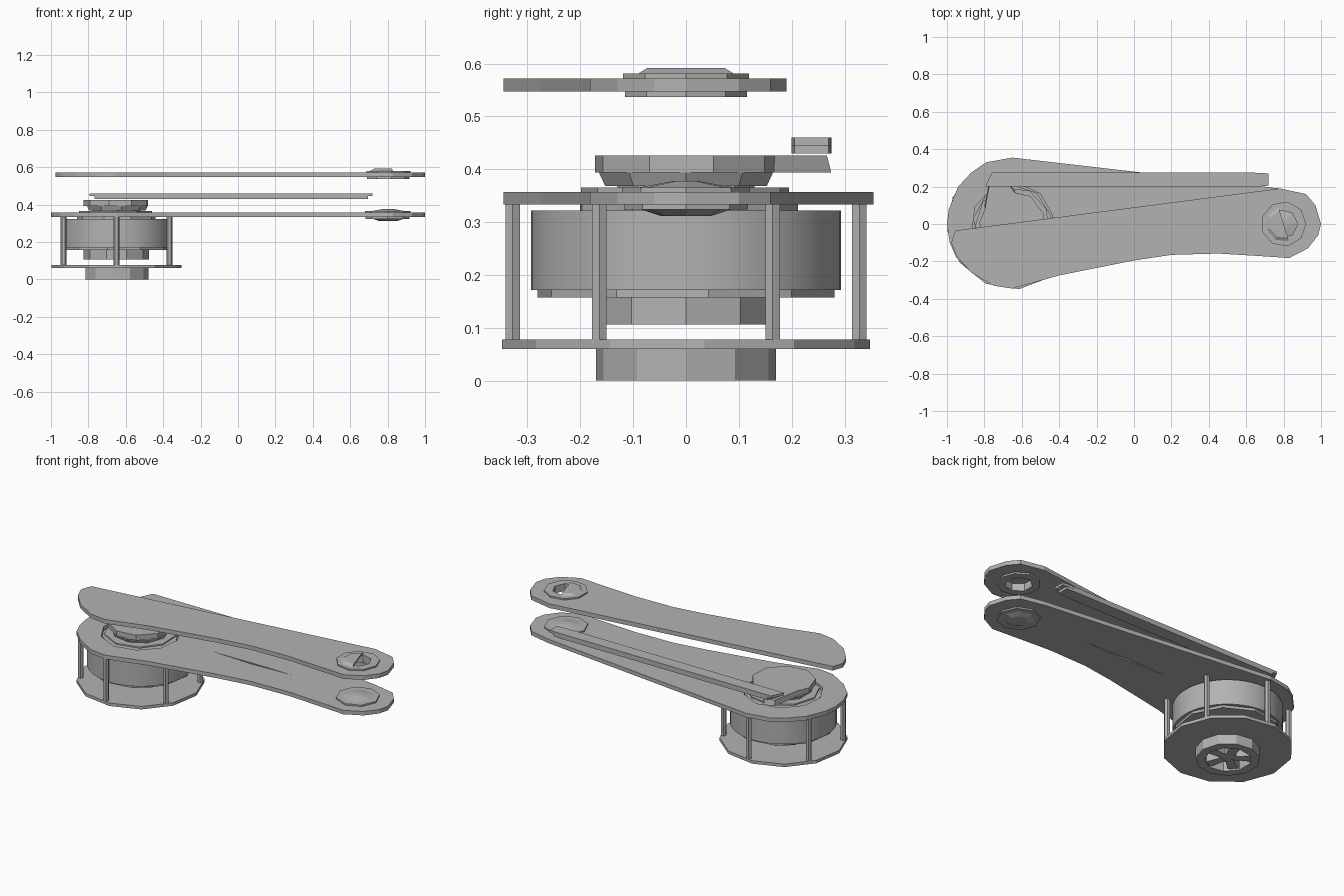
import bpy
import bmesh
import math

cube = bpy.data.objects.get("Cube")
if cube:
    bpy.data.objects.remove(cube, do_unlink=True)

GREY = (0.45, 0.45, 0.45, 1.0)
metal = bpy.data.materials.new("plain grey")
metal.diffuse_color = GREY
metal.use_nodes = True
metal.node_tree.nodes["Principled BSDF"].inputs["Base Color"].default_value = GREY

MOTOR = (-0.65, 0)
TIP = (0.8, 0)


def ring(center, radius, sides, turn=0.0):
    """Points of a regular polygon."""
    return [(center[0] + radius * math.cos(math.tau * i / sides + turn),
             center[1] + radius * math.sin(math.tau * i / sides + turn)) for i in range(sides)]


def slab(name, z0, z1, outline, holes=(), scale_top=1.0, center=MOTOR, smooth=False):
    """Extrude an outline with optional holes from z0 to z1."""
    bm = bmesh.new()
    edges = []
    for loop in (outline, *holes):
        verts = [bm.verts.new((x, y, z0)) for x, y in loop]
        edges += [bm.edges.new((v, verts[i - 1])) for i, v in enumerate(verts)]
    bmesh.ops.triangle_fill(bm, edges=edges, use_beauty=True, use_dissolve=False)
    top = bmesh.ops.extrude_face_region(bm, geom=bm.faces[:], use_keep_orig=True)
    for v in top["geom"]:
        if isinstance(v, bmesh.types.BMVert):
            v.co.z = z1
            v.co.x = center[0] + (v.co.x - center[0]) * scale_top
            v.co.y = center[1] + (v.co.y - center[1]) * scale_top
    bmesh.ops.recalc_face_normals(bm, faces=bm.faces)
    mesh = bpy.data.meshes.new(name)
    bm.to_mesh(mesh)
    bm.free()
    mesh.materials.append(metal)
    obj = bpy.data.objects.new(name, mesh)
    bpy.context.collection.objects.link(obj)
    if smooth:
        bpy.ops.object.select_all(action="DESELECT")
        obj.select_set(True)
        bpy.context.view_layer.objects.active = obj
        bpy.ops.object.shade_smooth_by_angle(angle=math.radians(35))
    return obj


# Arm plates share the curved front edge and the rounded tip
front_edge = [(-0.87, -0.26), (-0.75, -0.33), (-0.65, -0.345), (-0.4, -0.275), (0, -0.195),
              (0.2, -0.165), (0.45, -0.158), (0.65, -0.17), (0.83, -0.182), (0.93, -0.13),
              (0.985, -0.06), (1, 0), (0.97, 0.1), (0.92, 0.16), (0.78, 0.19)]
back_round = [(-0.65, 0.355), (-0.79, 0.33), (-0.87, 0.275), (-0.94, 0.2), (-0.99, 0.08),
              (-1, 0), (-0.985, -0.1), (-0.95, -0.18)]
slot = [(-0.19, 0.03), (0.08, 0.022), (0.35, 0.03), (0.08, 0.034)]
slab("lower_arm_plate", 0.333, 0.357, front_edge + back_round,
     [ring(MOTOR, 0.22, 10, 0.2), slot])
slab("upper_arm_plate", 0.547, 0.572,
     front_edge + [(-0.955, -0.035), (-0.977, -0.1), (-0.95, -0.17)], [ring(TIP, 0.075, 7)])

# Motor cage: bottom plate, posts and foot
slab("cage_bottom_plate", 0.06, 0.078, ring(MOTOR, 0.35, 12, 0.1))
for i in range(6):
    a = math.radians(30 + 60 * i)
    spot = (MOTOR[0] + 0.328 * math.cos(a), 0.328 * math.sin(a))
    slab(f"cage_post_{i + 1}", 0.07, 0.34, ring(spot, 0.016, 6), center=spot)
slab("foot_ring", 0, 0.062, ring(MOTOR, 0.172, 11), [ring(MOTOR, 0.125, 9)])
slab("foot_boss", 0.012, 0.062, ring(MOTOR, 0.05, 6))
for i in range(5):
    a = math.tau * i / 5
    c, s = math.cos(a), math.sin(a)
    spoke = [(MOTOR[0] + r * c - w * s, r * s + w * c)
             for r, w in ((0.03, -0.02), (0.14, -0.03), (0.14, 0.03), (0.03, 0.02))]
    slab(f"foot_spoke_{i + 1}", 0.01, 0.062, spoke)

# Motor
slab("motor_body", 0.172, 0.322, ring(MOTOR, 0.293, 48), smooth=True)
slab("motor_lower_rim", 0.157, 0.18, ring(MOTOR, 0.285, 10, 0.15))
slab("motor_top_cap", 0.31, 0.338, ring(MOTOR, 0.212, 9, 0.2))
slab("motor_hub", 0.106, 0.16, ring(MOTOR, 0.175, 10), [ring(MOTOR, 0.12, 8)])

# Stacked rotor discs, the top one with a lug reaching the link
slab("rotor_neck", 0.335, 0.397, ring(MOTOR, 0.13, 8))
slab("rotor_washer", 0.357, 0.366, ring(MOTOR, 0.2, 9, 0.4))
slab("rotor_lower_disc", 0.368, 0.394, ring(MOTOR, 0.155, 9), scale_top=1.08)
slab("rotor_upper_disc", 0.394, 0.426, ring(MOTOR, 0.177, 9, 0.3))
slab("rotor_lug", 0.394, 0.426, [(-0.8, 0.09), (-0.62, 0.15), (-0.71, 0.275), (-0.77, 0.255)],
     scale_top=0.97)

# Link bar with blunt pointed ends
bar = [(-0.795, 0.2), (0.66, 0.2), (0.72, 0.205), (0.72, 0.27), (0.66, 0.274), (-0.76, 0.275)]
slab("link_bar", 0.43, 0.445, [(x * 0.965, y) for x, y in bar])
slab("link_bar_cover", 0.445, 0.46, bar)

# Tip bearings on both plates
bore = ring(TIP, 0.075, 7)
slab("upper_bearing_under", 0.537, 0.548, ring(TIP, 0.117, 9), [bore], center=TIP)
slab("upper_bearing_over", 0.571, 0.581, ring(TIP, 0.121, 9), [bore], center=TIP)
slab("upper_bearing_cap", 0.581, 0.592, [p for p in ring(TIP, 0.095, 8, 0.3) if p[0] < 0.84],
     scale_top=0.8, center=TIP)
slab("lower_bearing_under", 0.324, 0.334, ring(TIP, 0.117, 8), center=TIP)
slab("lower_bearing_nose", 0.312, 0.325, ring(TIP, 0.05, 7), scale_top=1.8, center=TIP)
slab("lower_bearing_over", 0.356, 0.366, ring(TIP, 0.121, 8), center=TIP)
slab("lower_bearing_cap", 0.366, 0.378, ring(TIP, 0.09, 7), scale_top=0.25, center=TIP)
